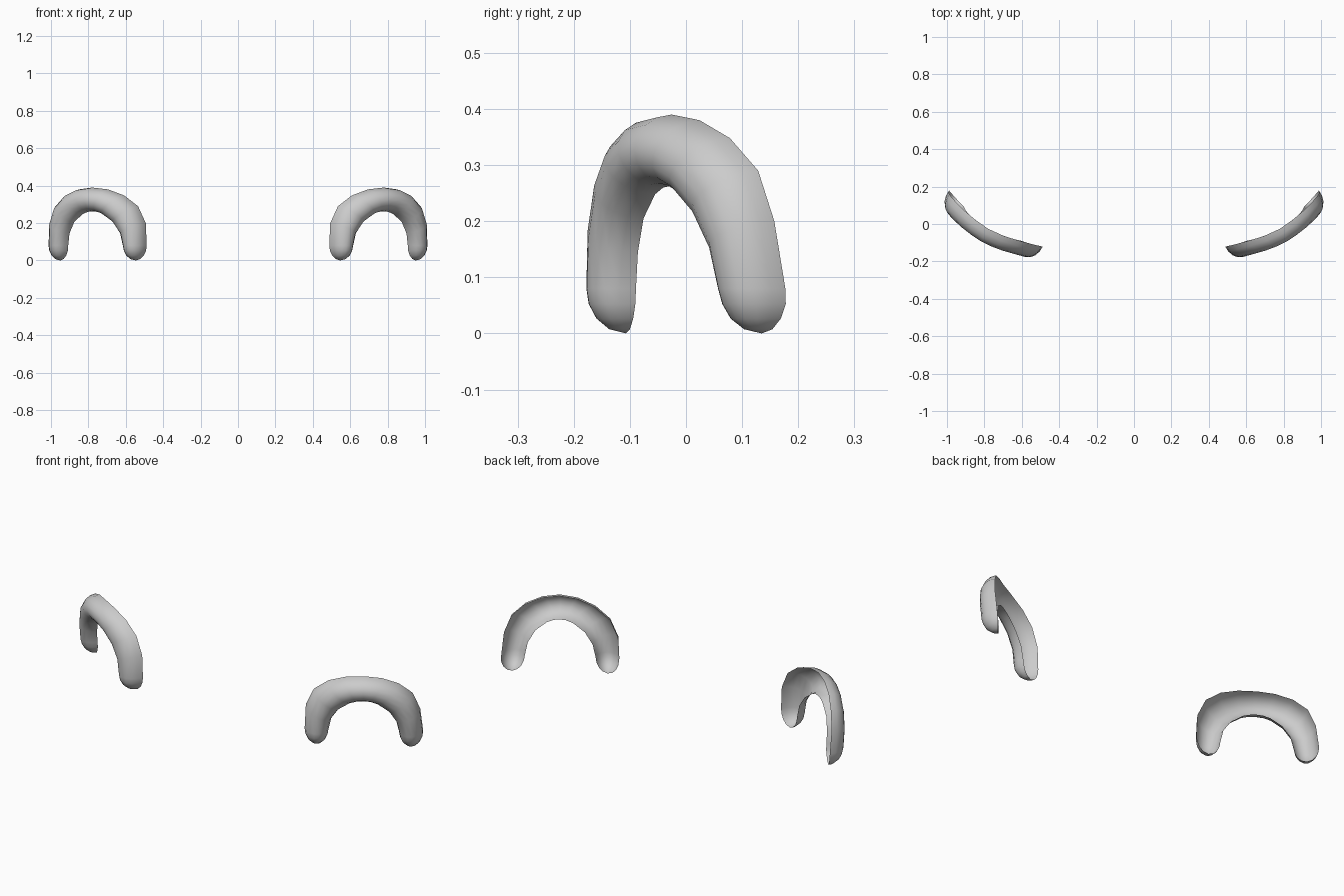
import bpy, bmesh, math

if "Cube" in bpy.data.objects:
    bpy.data.objects.remove(bpy.data.objects["Cube"])

grey = bpy.data.materials.new("light grey")
grey.diffuse_color = (0.6, 0.6, 0.6, 1)
grey.use_nodes = True
grey.node_tree.nodes["Principled BSDF"].inputs["Base Color"].default_value = grey.diffuse_color

# Cylinder the arches are wrapped around: centre, radius, angle at the arch middle
CX, CY, R, MID = 0.327, 0.716, 0.852, math.radians(31)
DEPTH, SEGMENTS, FOOT_Z = 0.077, 8, 0.08
FAN = 0.4  # how far the bulge direction follows the curve

# Half arch, foot to crown: outer (offset, z), inner (offset, z)
HALF = [((0.299, 0.08), (0.177, 0.08)),
        ((0.294, 0.20), (0.164, 0.145)),
        ((0.254, 0.29), (0.126, 0.205)),
        ((0.180, 0.348), (0.066, 0.248)),
        ((0.092, 0.380), (0.030, 0.260)),
        ((0.0, 0.390), (0.0, 0.263))]


def stations():
    """Cross-sections along the arch as (outer, inner, depth)."""
    (o, _), (i, _) = HALF[0]
    mid, half = (o + i) / 2, (o - i) / 2
    rows = []
    for deg in (90, 65, 42, 20):  # rounded foot
        c, s = math.cos(math.radians(deg)), math.sin(math.radians(deg))
        z = FOOT_Z * (1 - s)
        rows.append(((mid + half * c, z), (mid - half * c, z), DEPTH * c))
    rows += [(a, b, DEPTH) for a, b in HALF]
    mirrored = [((-a[0], a[1]), (-b[0], b[1]), d) for a, b, d in rows[-2::-1]]
    return rows + mirrored


def wrap(offset, z, out, side):
    """Place an unrolled point on the cylinder, pushed outward."""
    rise = min(max((z - 0.05) / 0.15, 0), 1)
    offset += 0.016 * rise * (1 - abs(offset) / 0.3)   # crown sits a little outward
    t = MID + offset / R
    d = MID + FAN * offset / R
    lean = 0.02 * rise * min(max((offset + 0.2) / 0.2, 0), 1)  # top leans forward
    x = CX + R * math.sin(t) + out * math.sin(d)
    y = CY - R * math.cos(t) - out * math.cos(d) - lean
    return (side * x, y, z)


def make_arch(name, side):
    bm = bmesh.new()
    grid = []
    for (ao, az), (bo, bz), depth in stations():
        row = []
        for k in range(SEGMENTS + 1):  # half-round section, open at the back
            a = math.pi * k / SEGMENTS
            f = (1 - math.cos(a)) / 2
            row.append(bm.verts.new(wrap(ao + (bo - ao) * f, az + (bz - az) * f,
                                         depth * math.sin(a), side)))
        grid.append(row)
    for r0, r1 in zip(grid, grid[1:]):
        for k in range(SEGMENTS):
            bm.faces.new((r0[k], r0[k + 1], r1[k + 1], r1[k]))
    bmesh.ops.remove_doubles(bm, verts=bm.verts, dist=0.0005)
    # Normals point away from the cylinder
    bm.normal_update()
    total = sum(f.normal.x * (f.calc_center_median().x - side * CX)
                + f.normal.y * (f.calc_center_median().y - CY) for f in bm.faces)
    if total < 0:
        bmesh.ops.reverse_faces(bm, faces=bm.faces)
    for f in bm.faces:
        f.smooth = True
    mesh = bpy.data.meshes.new(name)
    bm.to_mesh(mesh)
    bm.free()
    mesh.materials.append(grey)
    bpy.context.collection.objects.link(bpy.data.objects.new(name, mesh))


make_arch("right_arch", 1)
make_arch("left_arch", -1)
